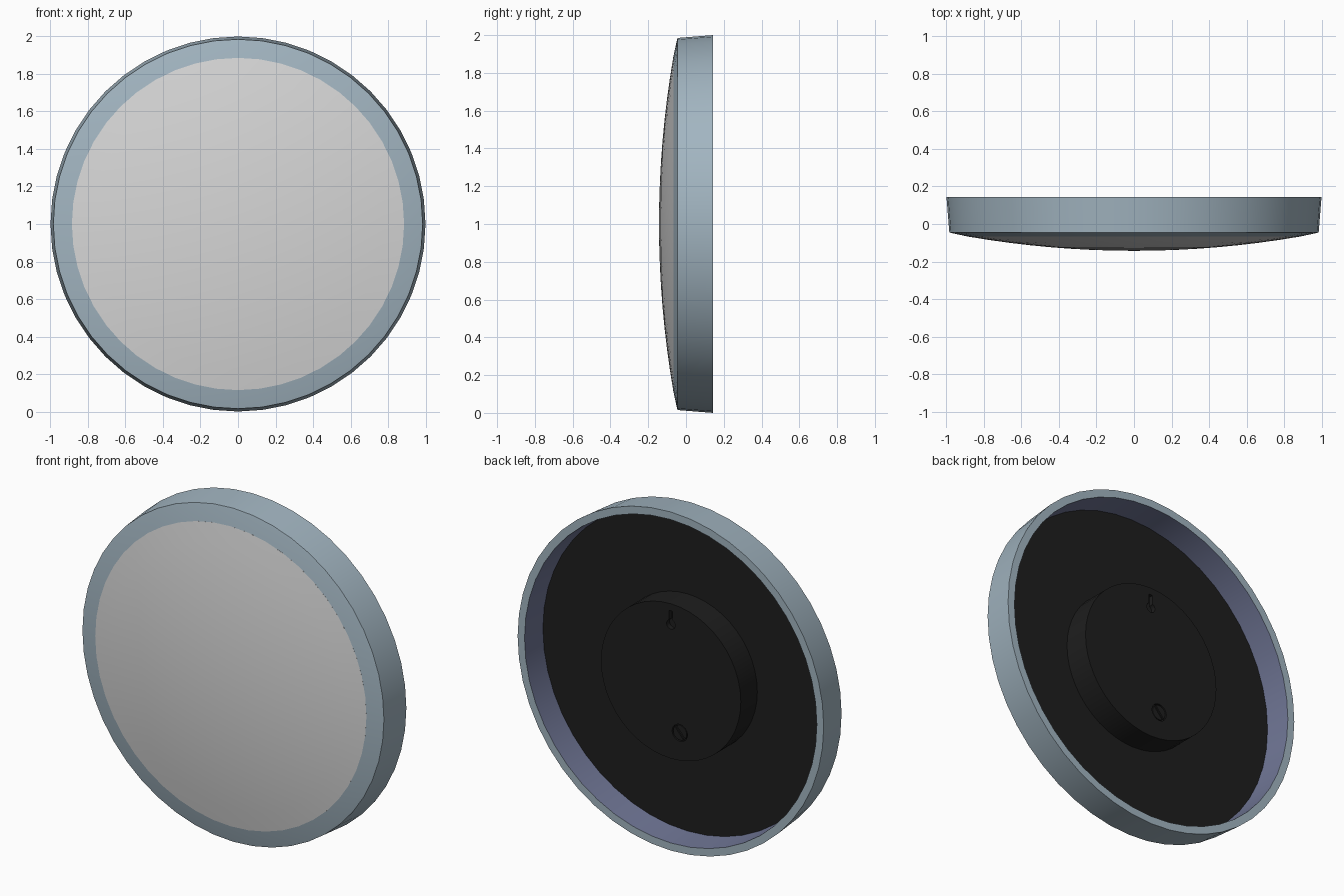
import bpy
import bmesh
import math
from mathutils import Matrix, Vector

if "Cube" in bpy.data.objects:
    bpy.data.objects.remove(bpy.data.objects["Cube"], do_unlink=True)

CENTRE_Z = 1.0
BACK = 0.143
PLATE = -0.013


def material(name, rgb):
    mat = bpy.data.materials.new(name)
    mat.use_nodes = True
    mat.diffuse_color = (*rgb, 1)
    bsdf = mat.node_tree.nodes["Principled BSDF"]
    bsdf.inputs["Base Color"].default_value = (*rgb, 1)
    bsdf.inputs["Roughness"].default_value = 0.6
    return mat


blue = material("grey blue", (0.36, 0.46, 0.53))
inner_blue = material("dusky blue", (0.16, 0.18, 0.30))
grey = material("pale grey", (0.68, 0.68, 0.68))
black = material("black", (0.013, 0.013, 0.013))


def finish(bm, name, mats, smooth=True):
    bmesh.ops.recalc_face_normals(bm, faces=bm.faces)
    mesh = bpy.data.meshes.new(name)
    bm.to_mesh(mesh)
    bm.free()
    obj = bpy.data.objects.new(name, mesh)
    bpy.context.collection.objects.link(obj)
    for mat in mats:
        mesh.materials.append(mat)
    if smooth:
        smooth_object(obj)
    return obj


def smooth_object(obj):
    bpy.ops.object.select_all(action="DESELECT")
    obj.select_set(True)
    bpy.context.view_layer.objects.active = obj
    bpy.ops.object.shade_smooth_by_angle(angle=math.radians(30))


def lathe(name, profile, mats, sides=48, centre=(0, CENTRE_Z), closed=False, smooth=True):
    """Spin (radius, y) points about the front-to-back axis."""
    bm = bmesh.new()
    verts = [bm.verts.new((r, y, 0)) for r, y in profile]
    edges = [bm.edges.new(pair) for pair in zip(verts, verts[1:])]
    if closed:
        edges.append(bm.edges.new((verts[-1], verts[0])))
    bmesh.ops.spin(bm, geom=verts + edges, cent=(0, 0, 0), axis=(0, 1, 0),
                   angle=math.tau, steps=sides)
    bmesh.ops.remove_doubles(bm, verts=bm.verts, dist=1e-5)
    bmesh.ops.translate(bm, verts=bm.verts, vec=(centre[0], 0, centre[1]))
    return finish(bm, name, mats, smooth)


def box(name, size, location, mats, turn=0):
    bm = bmesh.new()
    bmesh.ops.create_cube(bm, size=1)
    place = (Matrix.Translation(location) @ Matrix.Rotation(turn, 4, "Y")
             @ Matrix.Diagonal((*size, 1)))
    bmesh.ops.transform(bm, matrix=place, verts=bm.verts)
    return finish(bm, name, mats, smooth=False)


def cut(obj, cutter):
    cutter.hide_render = True
    mod = obj.modifiers.new("cut", "BOOLEAN")
    mod.operation = "DIFFERENCE"
    mod.solver = "EXACT"
    mod.object = cutter
    bpy.context.view_layer.objects.active = obj
    bpy.ops.object.modifier_apply(modifier=mod.name)
    bpy.data.objects.remove(cutter, do_unlink=True)


# Tapered frame with a sloping front lip; the inside wall has its own colour
frame = lathe("frame", [(0.955, BACK), (1.0, BACK), (0.985, -0.045), (0.97, -0.049),
                        (0.885, -0.067), (0.885, -0.03), (0.943, -0.03)],
              [blue, inner_blue], closed=True)
for face in frame.data.polygons:
    outward = Vector((face.center.x, 0, face.center.z - CENTRE_Z)).normalized()
    if face.normal.dot(outward) < -0.7 and face.center.y > 0:
        face.material_index = 1

# Shallow domed front panel
R = 0.886
dome = [(R * i / 8, -0.143 + 0.076 * (i / 8) ** 2) for i in range(9)]
lathe("front_dome", dome + [(R, -0.035), (0, -0.035)], [grey])

# Recessed back plate
lathe("back_plate", [(0, PLATE), (0.946, PLATE), (0.946, -0.031), (0, -0.031)], [black])

# Round wall mount with a keyhole and a screw recess
mount = lathe("wall_mount", [(0, BACK - 0.002), (0.457, BACK - 0.002),
                             (0.457, -0.02), (0, -0.02)], [black], smooth=False)


def hole(radius, depth, centre):
    return lathe("hole", [(0, 0.2), (radius, 0.2), (radius, BACK - depth), (0, BACK - depth)],
                 [black], sides=24, centre=centre, smooth=False)


screw_at = (-0.058, CENTRE_Z - 0.29)
cut(mount, hole(0.028, 0.03, (0, CENTRE_Z + 0.335)))
cut(mount, box("slot", (0.024, 0.1, 0.08), (0, 0.163, CENTRE_Z + 0.375), [black]))
cut(mount, hole(0.05, 0.02, screw_at))
smooth_object(mount)

# Slotted screw head inside its recess
screw = lathe("screw_head", [(0, 0.139), (0.044, 0.139), (0.044, 0.115), (0, 0.115)],
              [black], sides=24, centre=screw_at, smooth=False)
cut(screw, box("groove", (0.014, 0.02, 0.12), (screw_at[0], 0.141, screw_at[1]),
               [black], turn=math.radians(40)))
smooth_object(screw)
